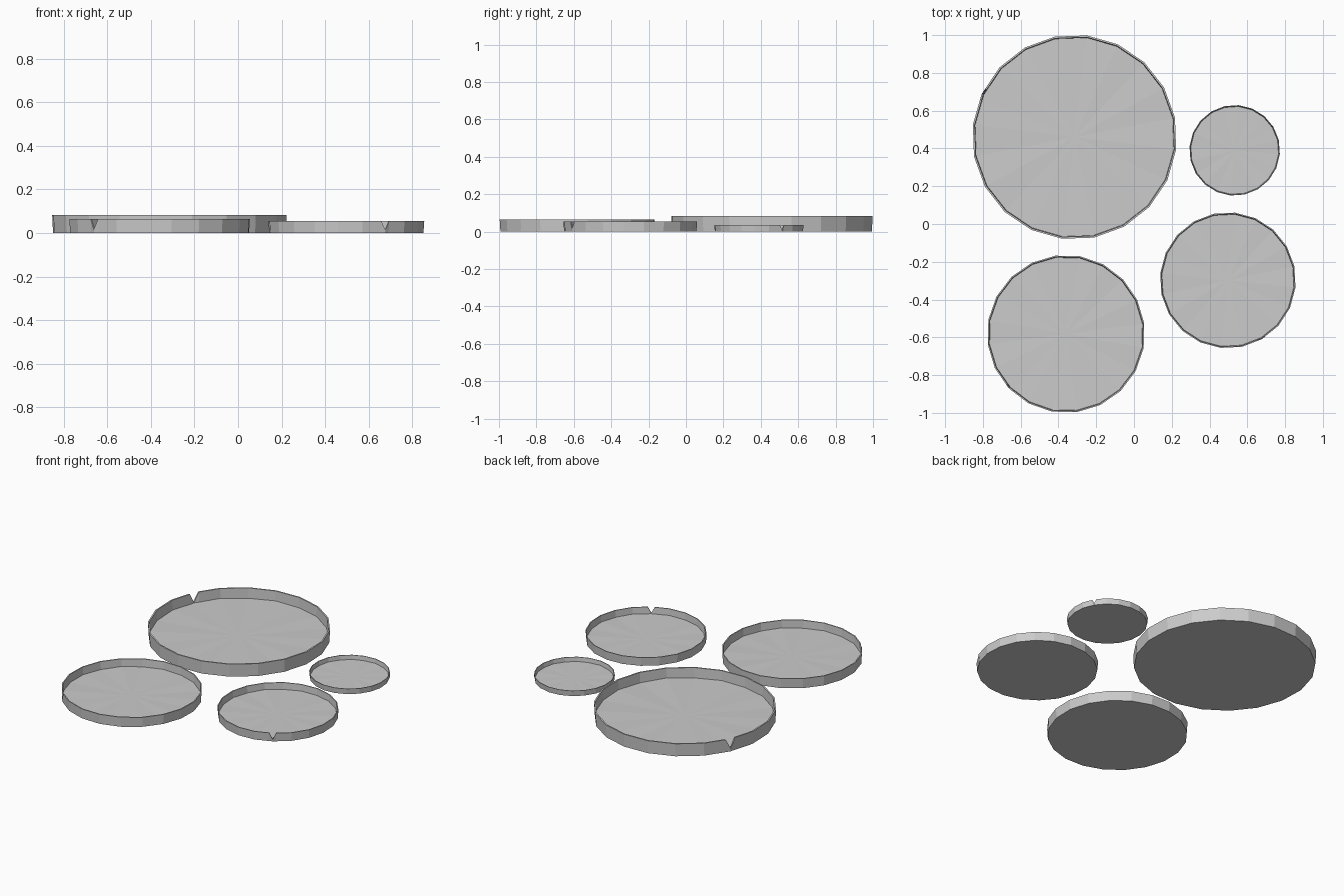
import bpy, bmesh
from math import radians, cos, sin
from mathutils import Vector

if "Cube" in bpy.data.objects:
    bpy.data.objects.remove(bpy.data.objects["Cube"])

SIDES = 20


def lily_pad(name, cx, cy, radius, height, notch_deg):
    """Shallow faceted dish with a raised rim and one V notch at a rim corner."""
    corners = [Vector((cos(radians(notch_deg + 360 / SIDES * i)),
                       sin(radians(notch_deg + 360 / SIDES * i)), 0)) for i in range(SIDES)]
    floor_z = height * 0.22
    # outline: (direction, is notch point, floor ripple)
    outline = [(corners[0], True, 0.0),
               (corners[0].lerp(corners[1], 0.19), False, 0.0)]
    outline += [(c, False, 0.003 * (1 if i % 2 else -1)) for i, c in enumerate(corners) if i]
    outline.append((corners[0].lerp(corners[-1], 0.19), False, 0.0))

    bm = bmesh.new()

    def ring(offset, z_of):
        verts = []
        for d, notch, ripple in outline:
            v = d * (radius + offset)
            verts.append(bm.verts.new((v.x, v.y, z_of(notch, ripple))))
        return verts

    def rim_z(notch, ripple):
        return floor_z + 0.002 if notch else height

    wall = 0.017 * radius
    rings = [ring(-0.004, lambda n, r: 0.0),                       # underside edge
             ring(0.0, rim_z),                                     # outer rim
             ring(-wall, rim_z),                                   # inner rim
             ring(-wall - 0.003, lambda n, r: floor_z + r * radius)]  # floor edge
    count = len(outline)
    for a, b in zip(rings, rings[1:]):
        for i in range(count):
            j = (i + 1) % count
            bm.faces.new((a[i], a[j], b[j], b[i]))

    # underside and rippled floor fan
    bm.faces.new(list(reversed(rings[0])))
    middle = bm.verts.new((0, 0, floor_z))
    for i in range(count):
        bm.faces.new((rings[3][i], rings[3][(i + 1) % count], middle))
    bmesh.ops.recalc_face_normals(bm, faces=bm.faces)

    mesh = bpy.data.meshes.new(name)
    bm.to_mesh(mesh)
    bm.free()
    obj = bpy.data.objects.new(name, mesh)
    obj.location = (cx, cy, 0)
    bpy.context.collection.objects.link(obj)


# four floating pads, largest to smallest
lily_pad("lily_pad_large", -0.315, 0.46, 0.542, 0.083, 155)
lily_pad("lily_pad_medium", -0.36, -0.582, 0.418, 0.064, 223.7)
lily_pad("lily_pad_small", 0.497, -0.298, 0.36, 0.055, -60)
lily_pad("lily_pad_tiny", 0.533, 0.39, 0.24, 0.036, 31)
